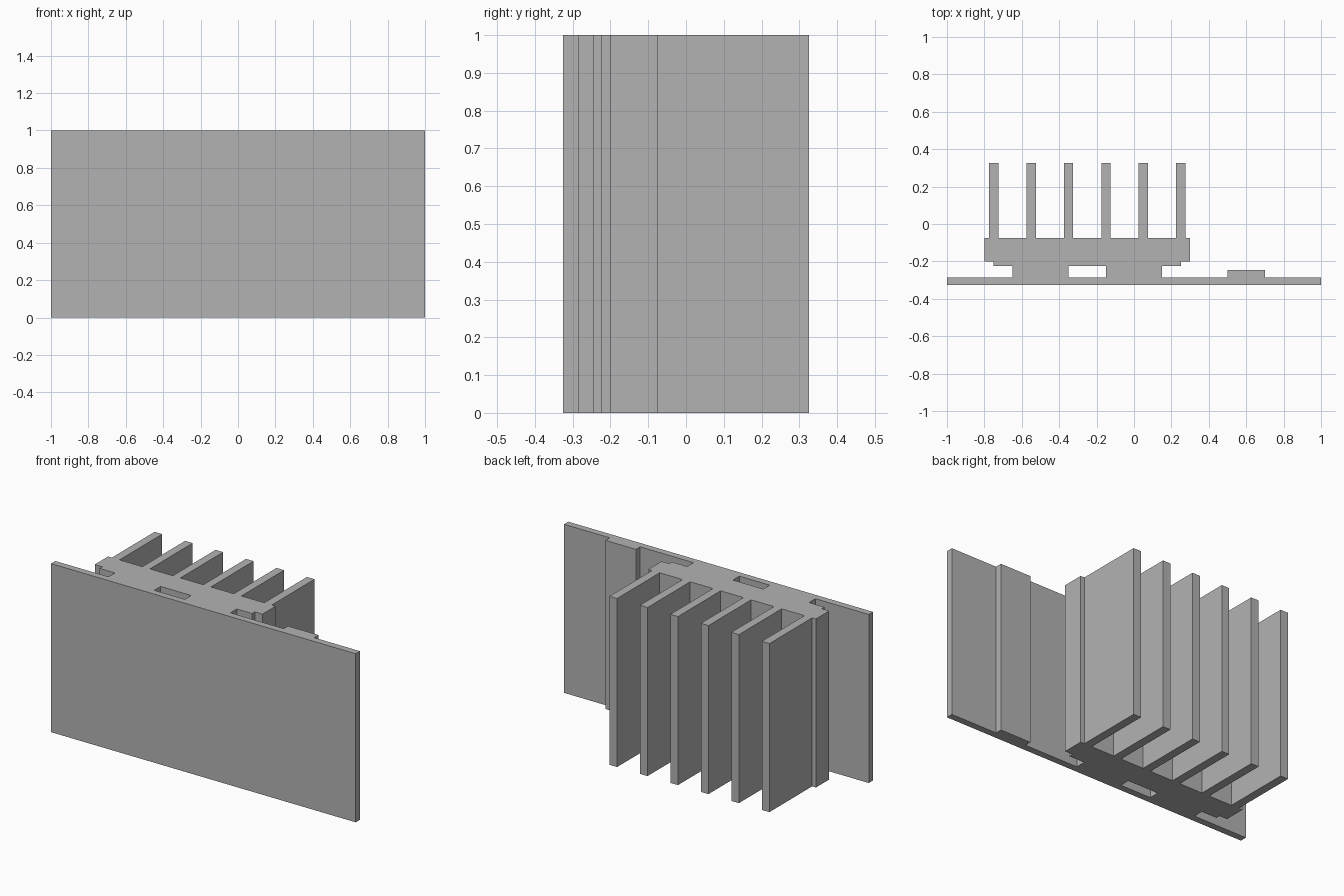
import bpy
import bmesh

cube = bpy.data.objects.get("Cube")
if cube:
    bpy.data.objects.remove(cube, do_unlink=True)

HEIGHT = 1.0
FRONT, PLATE_BACK, STEP, BLOCK, FIN_ROOT, FIN_TIP = -0.325, -0.285, -0.225, -0.2, -0.075, 0.325

# Cross-section parts as rectangles: x range, y range
sections = [
    (-1, 1, FRONT, PLATE_BACK),             # mounting plate
    (0.5, 0.7, PLATE_BACK, -0.245),         # small chip
    (-0.65, -0.35, PLATE_BACK, STEP),       # left pedestal
    (-0.15, 0.15, PLATE_BACK, STEP),        # right pedestal
    (-0.75, 0.25, STEP, BLOCK),             # spreader
    (-0.8, 0.3, BLOCK, FIN_ROOT),           # sink base
]
# Row of cooling fins
for i in range(6):
    x = -0.75 + 0.2 * i
    sections.append((x - 0.025, x + 0.025, FIN_ROOT, FIN_TIP))

aluminium = bpy.data.materials.new("grey_aluminium")
aluminium.use_nodes = True
GREY = (0.45, 0.45, 0.45, 1)
aluminium.diffuse_color = GREY
aluminium.node_tree.nodes["Principled BSDF"].inputs["Base Color"].default_value = GREY


def extruded_union(name, rects, height):
    """Fuse the rectangles into one section without inner walls, then extrude it."""
    xs = sorted({round(v, 4) for r in rects for v in r[:2]})
    ys = sorted({round(v, 4) for r in rects for v in r[2:]})
    bm = bmesh.new()
    for x0, x1 in zip(xs, xs[1:]):
        for y0, y1 in zip(ys, ys[1:]):
            cx, cy = (x0 + x1) / 2, (y0 + y1) / 2
            if any(a < cx < b and c < cy < d for a, b, c, d in rects):
                corners = [(x0, y0), (x1, y0), (x1, y1), (x0, y1)]
                bm.faces.new([bm.verts.new((x, y, 0)) for x, y in corners])
    bmesh.ops.remove_doubles(bm, verts=bm.verts, dist=0.0001)
    top = bmesh.ops.extrude_face_region(bm, geom=bm.faces[:], use_keep_orig=True)
    moved = [g for g in top["geom"] if isinstance(g, bmesh.types.BMVert)]
    bmesh.ops.translate(bm, verts=moved, vec=(0, 0, height))
    bmesh.ops.recalc_face_normals(bm, faces=bm.faces)
    bmesh.ops.dissolve_limit(bm, angle_limit=0.02, verts=bm.verts, edges=bm.edges)
    mesh = bpy.data.meshes.new(name)
    bm.to_mesh(mesh)
    bm.free()
    mesh.materials.append(aluminium)
    obj = bpy.data.objects.new(name, mesh)
    bpy.context.collection.objects.link(obj)
    return obj


extruded_union("finned_heat_sink", sections, HEIGHT)
